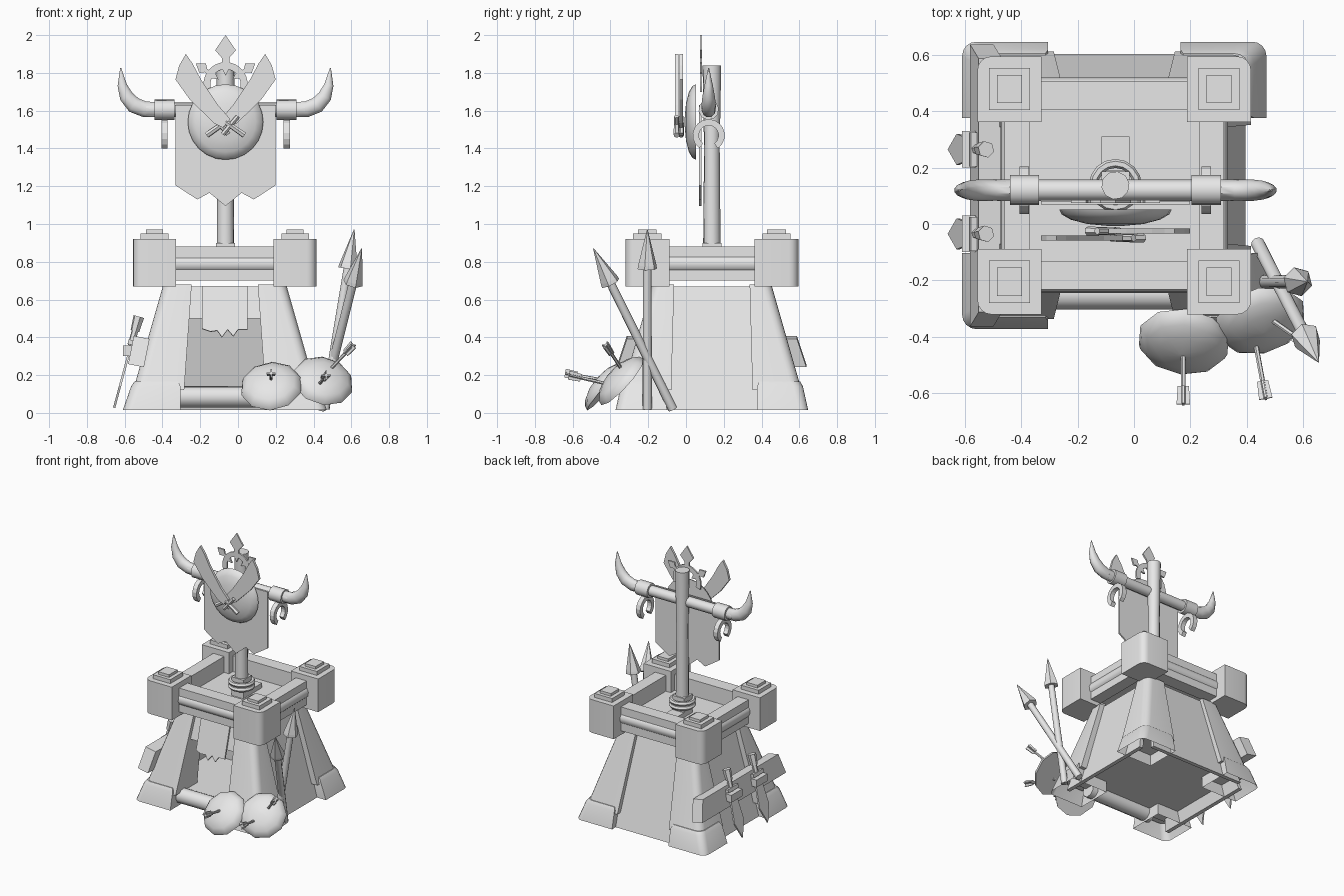
import bpy, bmesh
from math import sin, cos, pi, radians
from mathutils import Vector as V

cube = bpy.data.objects.get("Cube")
if cube:
    bpy.data.objects.remove(cube)

stone = bpy.data.materials.new("plain_grey")
stone.use_nodes = True
stone.diffuse_color = (0.8, 0.8, 0.8, 1)
stone.node_tree.nodes["Principled BSDF"].inputs["Base Color"].default_value = (0.8, 0.8, 0.8, 1)

CX, CY = -0.07, 0.137          # tower axis
X, Y, Z = V((1, 0, 0)), V((0, 1, 0)), V((0, 0, 1))


def finish(obj, smooth=False):
    obj.data.materials.append(stone)
    if smooth:
        bpy.ops.object.select_all(action='DESELECT')
        obj.select_set(True)
        bpy.context.view_layer.objects.active = obj
        bpy.ops.object.shade_smooth_by_angle(angle=radians(40))
    return obj


def loft(name, rings, smooth=False, hollow=False):
    """Skin a stack of equal rings and close the ends; hollow leaves the first end open."""
    n, k = len(rings[0]), len(rings)
    faces = [[j * n + i, j * n + (i + 1) % n, (j + 1) * n + (i + 1) % n, (j + 1) * n + i]
             for j in range(k - 1) for i in range(n)]
    faces.append(list(range((k - 1) * n, k * n)))
    if not hollow:
        faces.append(list(range(n)))
    bm = bmesh.new()
    vs = [bm.verts.new(p) for r in rings for p in r]
    for f in faces:
        bm.faces.new([vs[i] for i in f])
    bmesh.ops.recalc_face_normals(bm, faces=bm.faces)
    me = bpy.data.meshes.new(name)
    bm.to_mesh(me)
    bm.free()
    obj = bpy.data.objects.new(name, me)
    bpy.context.collection.objects.link(obj)
    return finish(obj, smooth)


def box(name, c, s):
    x, y, z = c
    a, b, h = s[0] / 2, s[1] / 2, s[2] / 2
    return loft(name, [[V((x + i * a, y + j * b, z + d)) for i, j in ((-1, -1), (1, -1), (1, 1), (-1, 1))]
                       for d in (-h, h)])


def plate(name, pts, origin, u, v, thick):
    """Extrude a flat outline drawn on the axes u and v."""
    o, w = V(origin), u.cross(v).normalized() * thick / 2
    return loft(name, [[o + u * a + v * b + w * s for a, b in pts] for s in (-1, 1)])


def circle(c, axis, r, n):
    u = axis.orthogonal().normalized()
    w = axis.normalized().cross(u)
    return [V(c) + (u * cos(2 * pi * i / n) + w * sin(2 * pi * i / n)) * r for i in range(n)]


def rod(name, stations, n=10):
    """Round bar through (point, radius) stations."""
    ps = [V(p) for p, r in stations]
    axis = ps[-1] - ps[0]
    return loft(name, [circle(p, axis, s[1], n) for p, s in zip(ps, stations)], smooth=n > 6)


def dome(name, c, normal, r, depth, n):
    a = V(normal).normalized()
    rings = [circle(V(c) + a * depth * sin(t), a, r * cos(t), n) for t in (0, 0.3, 0.65, 1.05, 1.5)]
    return loft(name, rings, smooth=True)


def arc(ro, ri, a0, a1, n):
    t = [radians(a0 + (a1 - a0) * i / n) for i in range(n + 1)]
    return [(ro * cos(a), ro * sin(a)) for a in t] + [(ri * cos(a), ri * sin(a)) for a in reversed(t)]


def corner_ring(sx, sy, ix, iy, ox, oy, z, r=0.05):
    """Square section with only its outward corner rounded."""
    pts = [(ix, oy), (ix, iy), (ox, iy)]
    pts += [(ox - r + r * cos(a), oy - r + r * sin(a)) for a in (pi / 8 * k for k in range(5))]
    return [V((CX + sx * x, CY + sy * y, z)) for x, y in pts]


# Legs, feet and corner blocks, one set per corner
for sx, sn in ((-1, "right"), (1, "left")):
    for sy, fn in ((-1, "front"), (1, "back")):
        tag = f"{fn}_{sn}"
        loft(f"leg_{tag}", [corner_ring(sx, sy, 0.215, 0.215, 0.485, 0.475, 0.12),
                            corner_ring(sx, sy, 0.175, 0.2, 0.325, 0.315, 0.68)], smooth=True)
        loft(f"foot_{tag}", [corner_ring(sx, sy, 0.235, 0.24, 0.54, 0.51, 0.015),
                             corner_ring(sx, sy, 0.235, 0.24, 0.496, 0.482, 0.14),
                             corner_ring(sx, sy, 0.245, 0.25, 0.478, 0.468, 0.165)], smooth=True, hollow=True)
        loft(f"corner_block_{tag}", [corner_ring(sx, sy, 0.258, 0.225, 0.486, 0.458, z)
                                     for z in (0.67, 0.92)], smooth=True)
        bx, by = CX + sx * 0.372, CY + sy * 0.342
        box(f"block_cap_{tag}", (bx, by, 0.935), (0.146, 0.15, 0.03))
        box(f"block_stud_{tag}", (bx, by, 0.96), (0.09, 0.1, 0.02))


# Sloping walls; the front one stops above the doorway
def wall(name, d, z0, z1):
    side = Z.cross(d)
    c = V((CX, CY, 0))
    rings = []
    for z in (z0, z1):
        off, half = 0.47 - 0.27 * z, 0.4 - 0.22 * z
        rings.append([c + d * (off - t) + side * half * s + Z * z
                      for s, t in ((-1, 0), (1, 0), (1, 0.03), (-1, 0.03))])
    loft(name, rings)


wall("wall_back", Y, 0.015, 0.67)
wall("wall_left", X, 0.015, 0.67)
wall("wall_right", -X, 0.015, 0.67)
wall("wall_front_upper", -Y, 0.5, 0.67)
box("tower_floor", (CX, CY, 0.11), (0.86, 0.82, 0.02))
rod("door_sill", [((CX - 0.28, CY - 0.385, 0.085), 0.057), ((CX + 0.28, CY - 0.385, 0.085), 0.057)])

# Ragged cloth over the doorway
rag = [(-0.12, 0), (0.12, 0), (0.12, -0.23), (0.07, -0.23), (0.045, -0.265), (0.015, -0.23),
       (-0.015, -0.27), (-0.04, -0.235), (-0.075, -0.24), (-0.12, -0.225)]
plate("door_cloth", rag, (CX, CY - 0.3, 0.67), X, V((0, 0.27, 1)), 0.012)

# Deck and set-back railings with a round bar on the outside
box("deck", (CX, CY, 0.735), (0.7, 0.66, 0.05))
for s, a, b in ((-1, "front", "right"), (1, "back", "left")):
    box(f"rail_{a}", (CX, CY + s * 0.32, 0.79), (0.6, 0.1, 0.18))
    box(f"rail_{b}", (CX + s * 0.345, CY, 0.79), (0.09, 0.56, 0.18))
    ry, rx = CY + s * 0.333, CX + s * 0.355
    rod(f"rail_bar_{a}", [((CX - 0.3, ry, 0.79), 0.05), ((CX + 0.3, ry, 0.79), 0.05)])
    rod(f"rail_bar_{b}", [((rx, CY - 0.28, 0.79), 0.05), ((rx, CY + 0.28, 0.79), 0.05)])

# Pole with rope coils and its wedge
PX = -0.066
rod("pole", [((PX, 0.137, 0.73), 0.048), ((PX, 0.137, 1.4), 0.042), ((PX, 0.137, 1.84), 0.05)])
box("pole_wedge", (PX, 0.25, 0.77), (0.1, 0.12, 0.05))
box("pole_base", (PX, 0.137, 0.82), (0.1, 0.1, 0.16))
for i in range(2):
    bpy.ops.mesh.primitive_torus_add(major_segments=16, minor_segments=6, major_radius=0.078,
                                     minor_radius=0.016, location=(PX, 0.137, 0.83 + i * 0.034))
    rope = bpy.context.object
    rope.name = f"rope_coil_{i + 1}"
    finish(rope, True)

# Crossbar, collars, horns and hanging hooks
BY = 0.12
rod("crossbar", [((PX - 0.42, BY, 1.605), 0.038), ((PX + 0.42, BY, 1.605), 0.038)])
horn = [(0.37, 1.605, 0.042), (0.43, 1.608, 0.044), (0.485, 1.63, 0.045), (0.525, 1.675, 0.039),
        (0.547, 1.735, 0.026), (0.555, 1.825, 0.003)]
for s, n in ((-1, "right"), (1, "left")):
    rings = []
    for i, (x, z, r) in enumerate(horn):
        p, q = horn[max(i - 1, 0)], horn[min(i + 1, len(horn) - 1)]
        t = V((s * (q[0] - p[0]), 0, q[1] - p[1])).normalized()
        w = t.cross(Y)
        rings.append([V((PX + s * x, BY, z)) + (Y * cos(a) * 0.85 + w * sin(a)) * r
                      for a in (2 * pi * k / 10 for k in range(10))])
    loft(f"horn_{n}", rings, smooth=True)
    hx = PX + s * 0.323
    rod(f"collar_{n}", [((hx - 0.052, BY, 1.605), 0.054), ((hx + 0.052, BY, 1.605), 0.054)])
    plate(f"hook_{n}", arc(0.085, 0.052, -55, 235, 14), (hx, BY, 1.47), Y, Z, 0.034)

# Banner
half = [(0.265, 1.63), (0.265, 1.205), (0.15, 1.13), (0.085, 1.165)]
flag = half + [(0, 1.095)] + [(-x, z) for x, z in reversed(half)]
plate("banner", flag, (PX, 0.075, 0), X, Z, 0.012)

# Round shield on the banner
dome("banner_shield", (PX, 0.052, 1.54), (0, -1, 0), 0.2, 0.06, 24)

# Crest behind the shield: half ring with diamond spikes outside and teeth inside
plate("crest_ring", arc(0.117, 0.08, -20, 200, 16), (PX, 0.08, 1.74), X, Z, 0.012)
for ang, size in ((0, 1), (55, 0.55), (-55, 0.55)):
    a = radians(ang)
    up, across = V((sin(a), 0, cos(a))), V((cos(a), 0, -sin(a)))
    spike = [(-0.02, -0.02), (0.02, -0.02), (0.02, 0.03), (0.055, 0.07), (0, 0.15), (-0.055, 0.07), (-0.02, 0.03)]
    plate("crest_spike", [(x * size, z * size) for x, z in spike],
          V((PX, 0.08, 1.74)) + up * 0.11, across, up, 0.012)
    plate("crest_tooth", [(-0.02, 0), (0.02, 0), (0, -0.04)],
          V((PX, 0.08, 1.74)) + up * 0.085, across, up, 0.012)

# Crossed curved swords
blade = [(-0.21, 1.9), (-0.245, 1.84), (-0.265, 1.765), (-0.19, 1.66), (-0.063, 1.535),
         (-0.015, 1.51), (0.025, 1.555), (-0.04, 1.63), (-0.13, 1.765), (-0.175, 1.85)]
for s, y, n in ((1, -0.05, "front"), (-1, -0.025, "rear")):
    plate(f"sword_blade_{n}", [(s * x, z) for x, z in blade], (PX, y, 0), X, Z, 0.018)
    rod(f"sword_grip_{n}", [((PX, y, 1.54), 0.014), ((PX + s * 0.1, y, 1.47), 0.016)], 6)
    rod(f"sword_guard_{n}", [((PX + s * 0.065, y, 1.57), 0.013),
                             ((PX - s * 0.015, y, 1.475), 0.013)], 6)

# Weapon board on the right flank
plate("weapon_board", [(-0.5, -0.5), (0.5, -0.5), (0.45, 0.5), (-0.45, 0.5)],
      (-0.525, CY, 0.325), Y, V((0.03, 0, 0.15)), 0.085)
down = V((-0.13, 0, -0.48)).normalized()
for i, y in enumerate((-0.035, 0.265), 1):
    top = V((-0.525, y, 0.51))
    plate(f"hung_blade_{i}", [(-0.03, 0.15), (0.03, 0.15), (0.055, 0.38), (0, 0.5), (-0.055, 0.38)],
          top, Y, down, 0.012)
    rod(f"hung_grip_{i}", [(top + down * 0.05, 0.018), (top + down * 0.16, 0.018)], 6)
    rod(f"hung_pommel_{i}", [(top, 0.03), (top + down * 0.08, 0.024)], 6)
    plate(f"hung_guard_{i}", [(-0.06, 0.13), (0.06, 0.13), (0.06, 0.155), (-0.06, 0.155)],
          top, Y, down, 0.04)
    box(f"hung_bracket_{i}", (-0.58, y, 0.33), (0.06, 0.13, 0.055))

# Leaning spears
for n, a, b in (("upright", (0.46, -0.205, 0.02), (0.615, -0.205, 0.97)),
                ("slanted", (0.44, -0.07, 0.02), (0.655, -0.49, 0.87))):
    a, b = V(a), V(b)
    d = (b - a).normalized()
    rod(f"spear_shaft_{n}", [(a, 0.025), (b - d * 0.18, 0.023)])
    rod(f"spear_head_{n}", [(b - d * 0.21, 0.053), (b - d * 0.19, 0.05), (b, 0.002)], 6)

# Fallen shields with arrows
dome("ground_shield_right", (0.177, -0.412, 0.137), (-0.1, -0.72, 0.65), 0.166, 0.075, 10)
dome("ground_shield_left", (0.448, -0.338, 0.165), (0.2, -0.68, 0.62), 0.166, 0.075, 10)
for i, (a, b) in enumerate((((0.175, -0.42, 0.17), (0.175, -0.64, 0.21)),
                            ((0.42, -0.36, 0.14), (0.468, -0.62, 0.2)),
                            ((0.46, -0.32, 0.2), (0.61, -0.425, 0.36))), 1):
    a, b = V(a), V(b)
    d = (b - a).normalized()
    rod(f"arrow_shaft_{i}", [(a, 0.009), (b, 0.009)], 6)
    u = d.cross(Z).normalized()
    for k, w in enumerate((u, d.cross(u))):
        plate(f"arrow_fletching_{i}_{k + 1}", [(-0.024, 0), (0.024, 0), (0.02, -0.065), (-0.02, -0.065)],
              b, w, d, 0.008)
